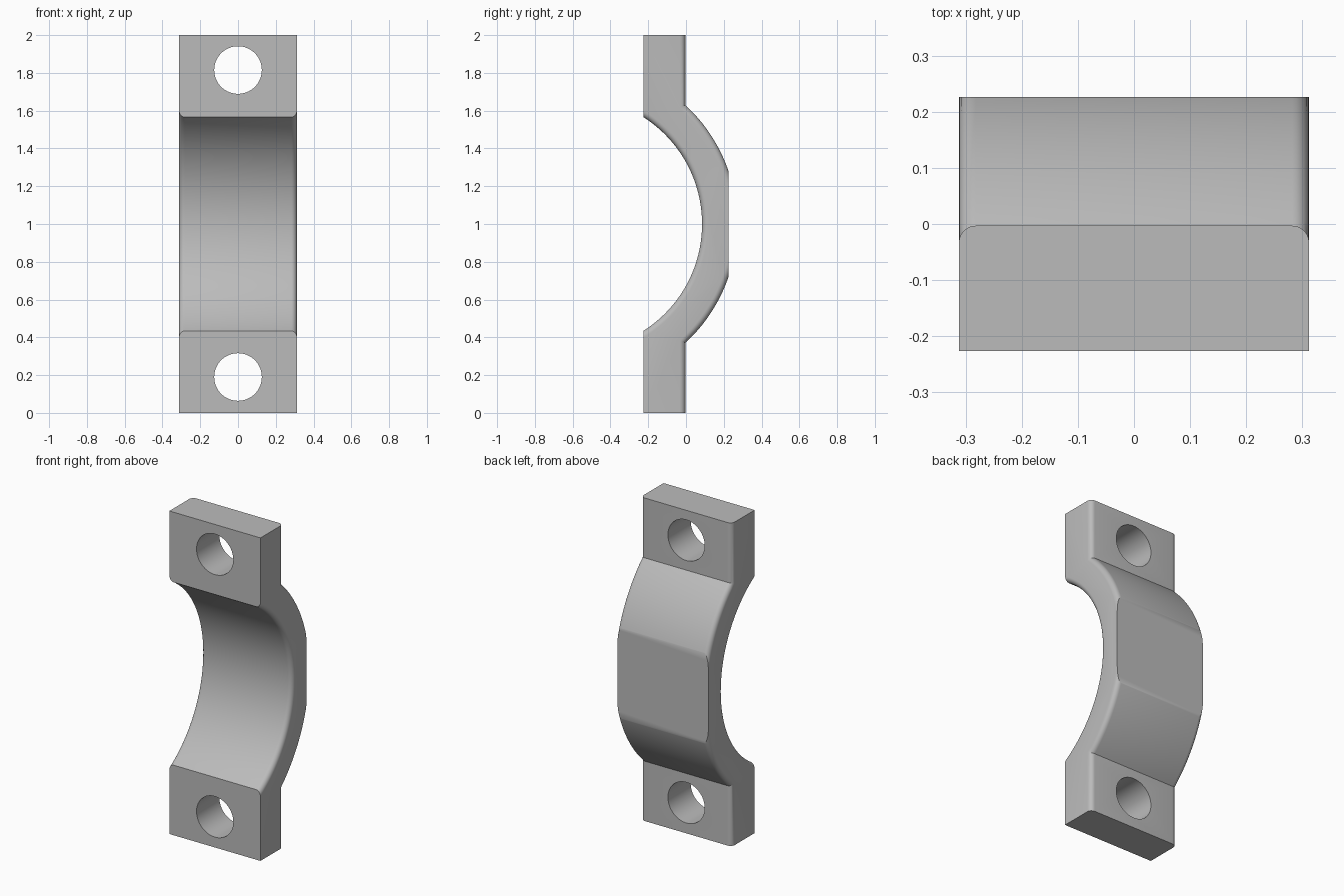
import bpy, bmesh, math
from mathutils import Vector

if "Cube" in bpy.data.objects:
    bpy.data.objects.remove(bpy.data.objects["Cube"], do_unlink=True)

HALF_W = 0.312           # half width along x
FRONT, BACK = -0.226, 0.226
FLANGE_BACK = -0.003
AXIS_Y = -0.586          # axis of the saddle arcs, at z = 1
R_IN, R_OUT = 0.671, 0.858
FILLET = 0.03

grey = bpy.data.materials.new("plain grey")
grey.use_nodes = True
grey.diffuse_color = (0.5, 0.5, 0.5, 1)
grey.node_tree.nodes["Principled BSDF"].inputs["Base Color"].default_value = (0.5, 0.5, 0.5, 1)


def arc(radius, y_end, steps):
    """Arc points from top to bottom, ending where it meets y = y_end."""
    a = math.acos((y_end - AXIS_Y) / radius)
    angles = [a - 2 * a * i / steps for i in range(steps + 1)]
    return [(AXIS_Y + radius * math.cos(t), 1 + radius * math.sin(t)) for t in angles]


# Side profile of the clamp half: flanges joined by a curved saddle
inner = arc(R_IN, FRONT, 64)
back = [(FLANGE_BACK, 2)] + arc(R_OUT, FLANGE_BACK, 64) + [(FLANGE_BACK, 0)]
profile = [(FRONT, 2)] + inner + [(FRONT, 0)] + back[::-1]
n_in, n = len(inner), len(profile)

bm = bmesh.new()
verts = [bm.verts.new((-HALF_W, y, z)) for y, z in profile]
cap = bm.faces.new(verts)
ext = bmesh.ops.extrude_face_region(bm, geom=[cap])
moved = [g for g in ext["geom"] if isinstance(g, bmesh.types.BMVert)]
bmesh.ops.translate(bm, verts=moved, vec=(2 * HALF_W, 0, 0))
bmesh.ops.recalc_face_normals(bm, faces=bm.faces)

# Round the side edges along the inner arc and along the whole back
rounded = []
for e in bm.edges:
    a, b = (v.co for v in e.verts)
    same_side = abs(a.x - b.x) < 1e-5
    on_inner = all(abs(math.hypot(p.y - AXIS_Y, p.z - 1) - R_IN) < 1e-4 for p in (a, b))
    on_back = min(a.y, b.y) > FLANGE_BACK - 1e-4
    if same_side and (on_inner or on_back):
        rounded.append(e)
bmesh.ops.bevel(bm, geom=rounded, offset=FILLET, offset_type='OFFSET',
                segments=6, profile=0.5, affect='EDGES', clamp_overlap=False)

# Flat pad milled across the back of the saddle
cut = bmesh.ops.bisect_plane(bm, geom=bm.verts[:] + bm.edges[:] + bm.faces[:],
                             plane_co=(0, BACK, 0), plane_no=(0, 1, 0), clear_outer=True)
rim = [g for g in cut["geom_cut"] if isinstance(g, bmesh.types.BMEdge)]
bmesh.ops.contextual_create(bm, geom=rim)
bmesh.ops.recalc_face_normals(bm, faces=bm.faces)

mesh = bpy.data.meshes.new("clamp_half")
bm.to_mesh(mesh)
bm.free()
clamp = bpy.data.objects.new("clamp_half", mesh)
bpy.context.collection.objects.link(clamp)
mesh.materials.append(grey)

# Bolt hole through each flange
cutters = []
for name, z in (("upper_hole_cutter", 1.815), ("lower_hole_cutter", 0.19)):
    bpy.ops.mesh.primitive_cylinder_add(vertices=64, radius=0.126, depth=1,
                                        location=(0, 0, z), rotation=(math.pi / 2, 0, 0))
    cutter = bpy.context.object
    cutter.name = name
    cutter.hide_render = True
    cutter.data.materials.append(grey)
    mod = clamp.modifiers.new(name, 'BOOLEAN')
    mod.operation, mod.solver, mod.object = 'DIFFERENCE', 'EXACT', cutter
    cutters.append(cutter)

bpy.ops.object.select_all(action='DESELECT')
clamp.select_set(True)
bpy.context.view_layer.objects.active = clamp
for mod in list(clamp.modifiers):
    bpy.ops.object.modifier_apply(modifier=mod.name)
for cutter in cutters:
    bpy.data.objects.remove(cutter, do_unlink=True)
bpy.ops.object.shade_smooth_by_angle(angle=math.radians(25))
